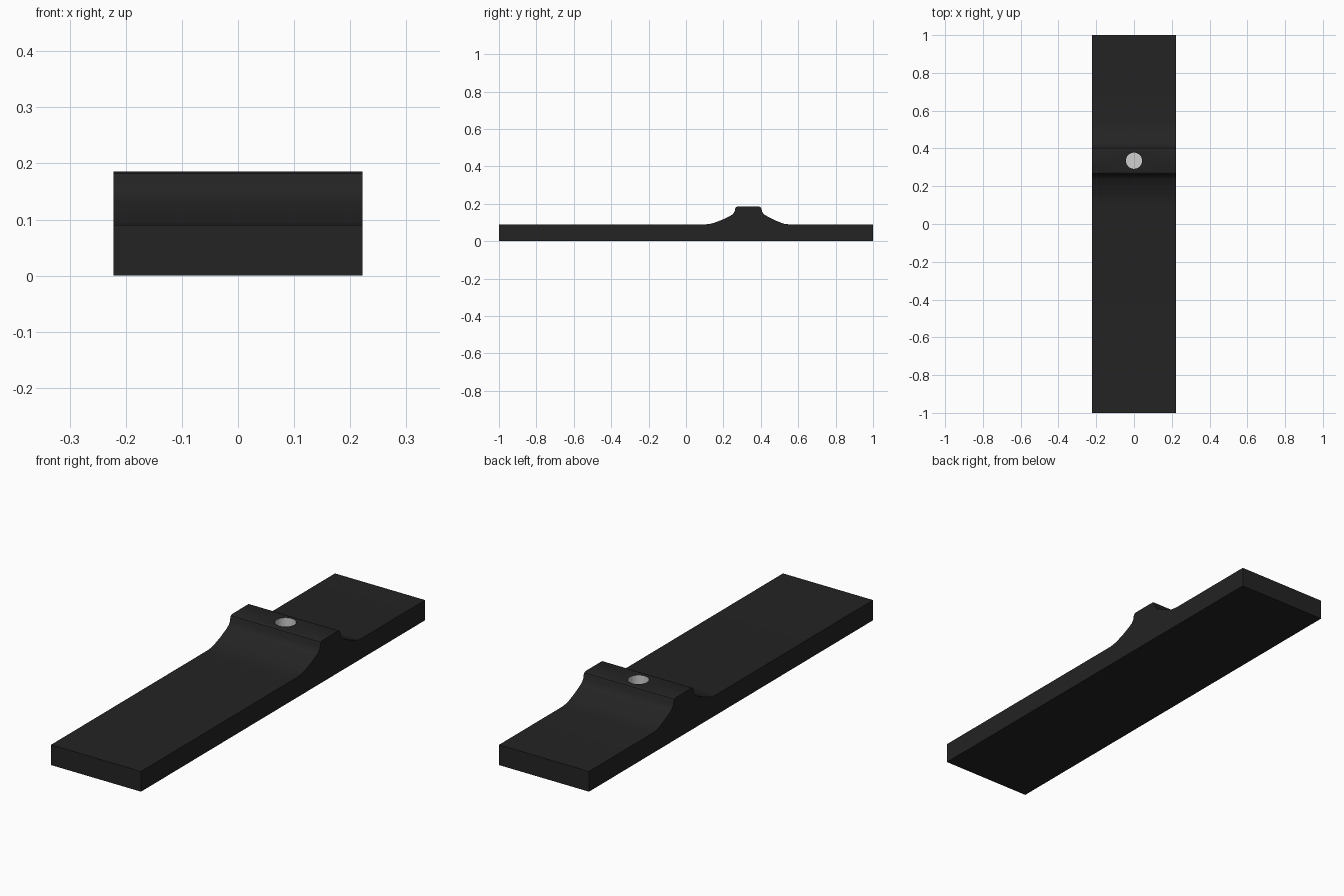
import bpy, bmesh, math

if "Cube" in bpy.data.objects:
    bpy.data.objects.remove(bpy.data.objects["Cube"])

W = 0.222                      # half width
HOLE_Y, HOLE_R, FLOOR = 0.335, 0.043, 0.07


def material(name, rgb):
    m = bpy.data.materials.new(name)
    m.diffuse_color = (*rgb, 1)
    m.use_nodes = True
    m.node_tree.nodes["Principled BSDF"].inputs["Base Color"].default_value = m.diffuse_color
    return m


black = material("matte black", (0.017, 0.017, 0.017))
grey = material("light grey metal", (0.62, 0.62, 0.62))


def make_object(name, bm, mats):
    bmesh.ops.recalc_face_normals(bm, faces=bm.faces)
    me = bpy.data.meshes.new(name)
    bm.to_mesh(me)
    bm.free()
    for m in mats:
        me.materials.append(m)
    ob = bpy.data.objects.new(name, me)
    bpy.context.collection.objects.link(ob)
    return ob


# Bar with raised, flared boss: side profile (y, z) extruded across x
profile = [
    (-1, 0), (1, 0), (1, 0.09),
    (0.55, 0.09), (0.52, 0.094), (0.48, 0.11), (0.44, 0.13), (0.418, 0.143),
    (0.407, 0.157), (0.403, 0.175), (0.399, 0.182), (0.39, 0.186),
    (0.275, 0.186), (0.267, 0.182), (0.263, 0.174), (0.26, 0.158),
    (0.25, 0.144), (0.23, 0.132), (0.19, 0.113), (0.15, 0.098),
    (0.125, 0.092), (0.10, 0.09), (-1, 0.09),
]
bm = bmesh.new()
side = bm.faces.new([bm.verts.new((-W, y, z)) for y, z in profile])
ext = bmesh.ops.extrude_face_region(bm, geom=[side])
bmesh.ops.translate(bm, vec=(2 * W, 0, 0),
                    verts=[g for g in ext["geom"] if isinstance(g, bmesh.types.BMVert)])
bar = make_object("bar_body", bm, [black, grey])

# Blind round hole cut into the top of the boss
bm = bmesh.new()
bmesh.ops.create_cone(bm, cap_ends=True, segments=32, radius1=HOLE_R, radius2=HOLE_R, depth=0.3)
bmesh.ops.translate(bm, vec=(0, HOLE_Y, FLOOR + 0.15), verts=bm.verts)
cutter = make_object("hole_cutter", bm, [grey])
cutter.hide_render = True

mod = bar.modifiers.new("hole", 'BOOLEAN')
mod.object = cutter
mod.operation = 'DIFFERENCE'
mod.solver = 'EXACT'
bpy.context.view_layer.objects.active = bar
bar.select_set(True)
bpy.ops.object.modifier_apply(modifier=mod.name)
bpy.data.objects.remove(cutter)

# Hole walls and floor are metal: every face whose corners all lie within the hole
me = bar.data
for p in me.polygons:
    inside = all(math.hypot(me.vertices[v].co.x, me.vertices[v].co.y - HOLE_Y) < HOLE_R + 1e-3
                 for v in p.vertices)
    p.material_index = 1 if inside and p.center.z < 0.18 else 0

bpy.ops.object.shade_smooth_by_angle(angle=math.radians(35))
